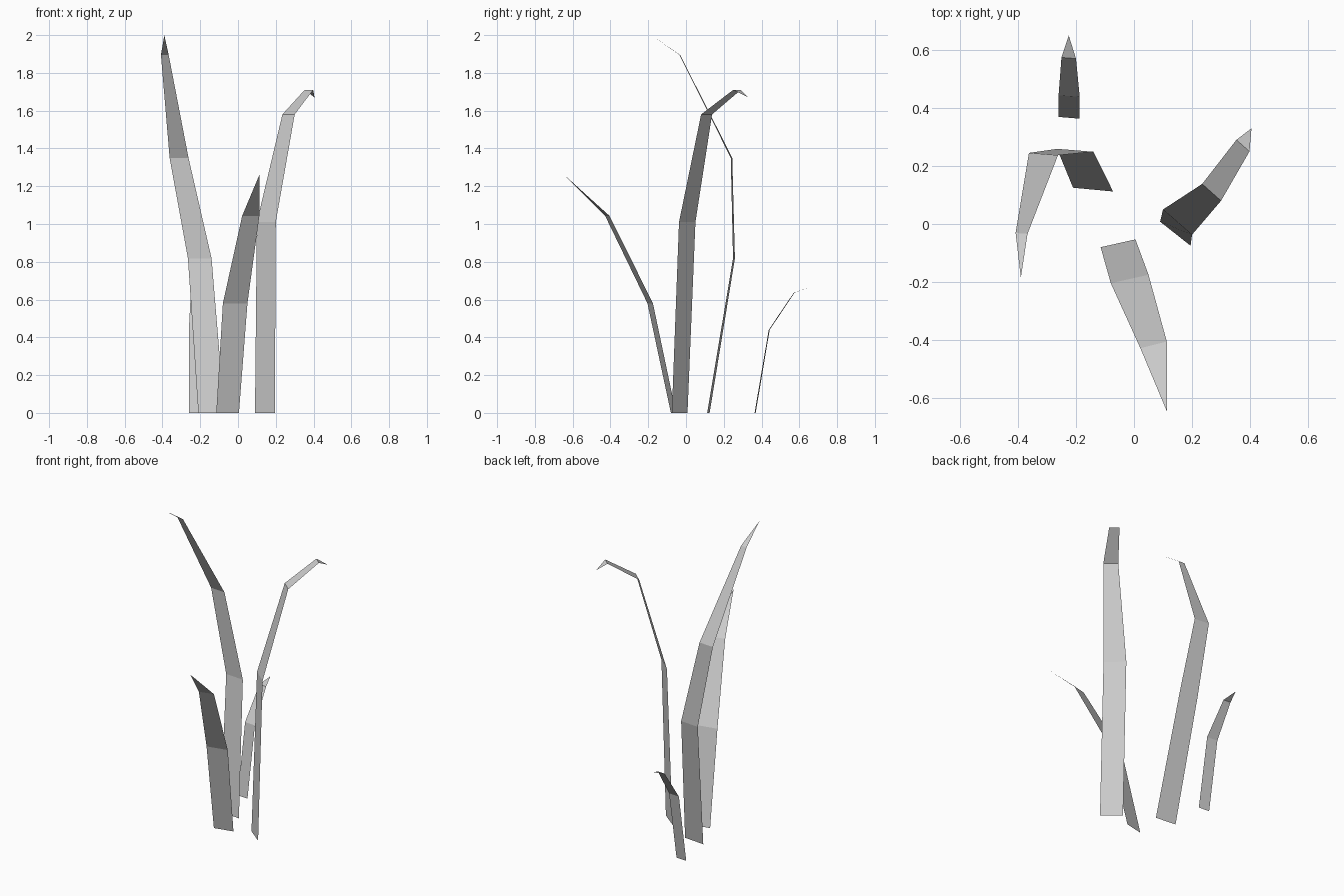
import bpy, bmesh


def blade(name, rows, tip):
    """Flat leaf: each row is (left x, left y, right x, right y, z), ending in a pointed tip."""
    bm = bmesh.new()
    pairs = [(bm.verts.new((lx, ly, z)), bm.verts.new((rx, ry, z)))
             for lx, ly, rx, ry, z in rows]
    for (a, b), (d, c) in zip(pairs, pairs[1:]):
        bm.faces.new((a, b, c, d))
    bm.faces.new((*pairs[-1], bm.verts.new(tip)))
    mesh = bpy.data.meshes.new(name)
    bm.to_mesh(mesh)
    bm.free()
    obj = bpy.data.objects.new(name, mesh)
    bpy.context.collection.objects.link(obj)
    return obj


# Front blade, leaning forward
blade("front_blade", [
    (-0.115, -0.08, 0.005, -0.053, 0),
    (-0.08, -0.204, 0.05, -0.175, 0.58),
    (0.022, -0.428, 0.113, -0.405, 1.043),
], (0.113, -0.645, 1.26))

# Right blade, drooping over at the tip
blade("right_blade", [
    (0.09, 0.008, 0.195, -0.075, 0),
    (0.10, 0.05, 0.20, -0.037, 1.01),
    (0.235, 0.138, 0.30, 0.08, 1.58),
    (0.353, 0.29, 0.398, 0.25, 1.71),
], (0.405, 0.33, 1.67))

# Tall left blade, bending back then forward
blade("tall_blade", [
    (-0.21, 0.125, -0.072, 0.112, 0),
    (-0.265, 0.259, -0.14, 0.249, 0.818),
    (-0.362, 0.245, -0.262, 0.237, 1.35),
    (-0.408, -0.031, -0.367, -0.034, 1.895),
], (-0.39, -0.185, 2.0))

# Short back blade, leaning away
blade("short_back_blade", [
    (-0.26, 0.369, -0.187, 0.363, 0),
    (-0.26, 0.443, -0.187, 0.438, 0.44),
    (-0.25, 0.574, -0.20, 0.57, 0.635),
], (-0.225, 0.65, 0.665))
